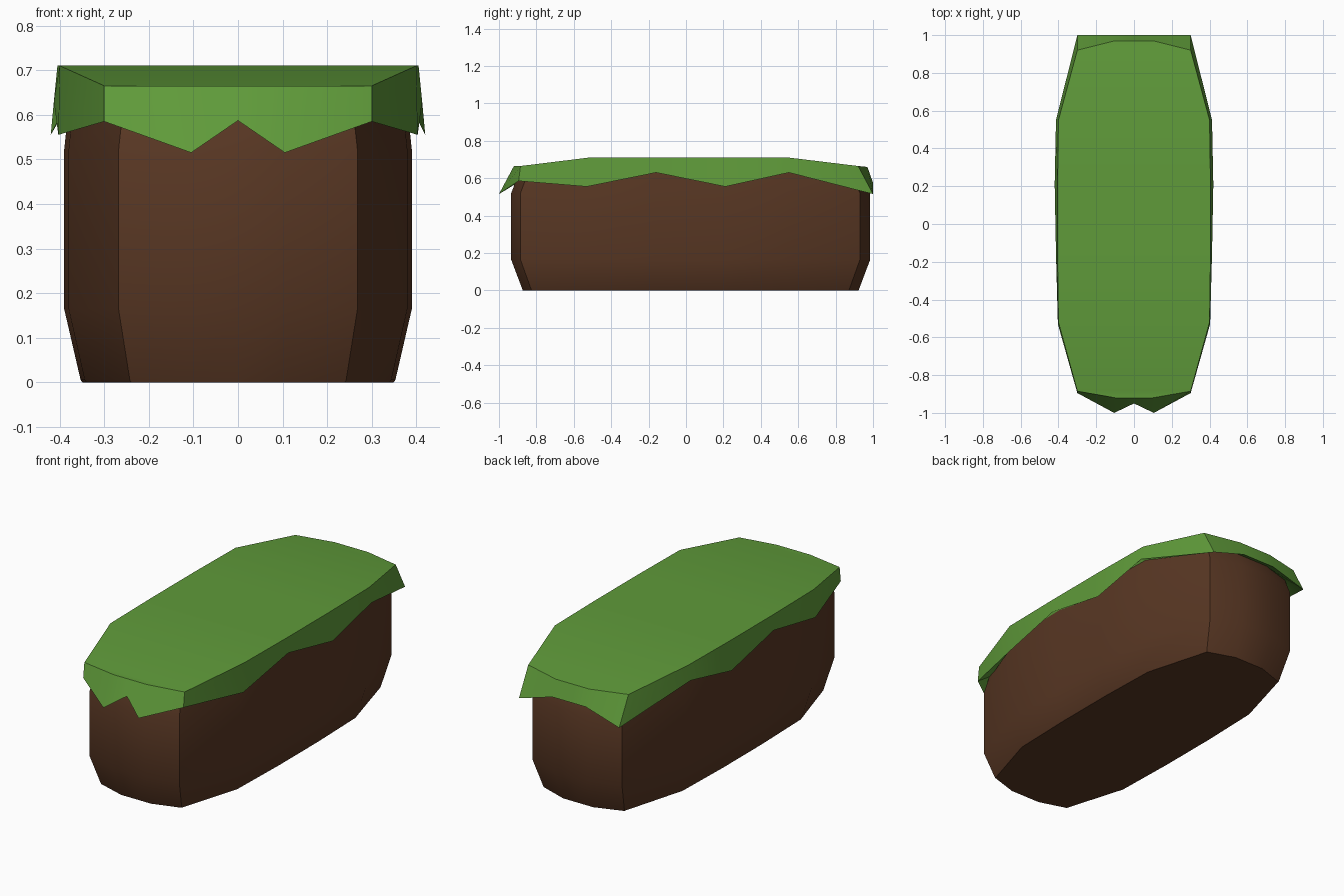
import bpy, bmesh

if "Cube" in bpy.data.objects:
    bpy.data.objects.remove(bpy.data.objects["Cube"])


def material(name, rgb):
    m = bpy.data.materials.new(name)
    m.diffuse_color = (*rgb, 1)
    m.use_nodes = True
    m.node_tree.nodes["Principled BSDF"].inputs["Base Color"].default_value = m.diffuse_color
    return m


def ring(half):
    """Complete a half outline (front centre to back centre) by mirroring in x."""
    return half + [(-x, y, z) for x, y, z in reversed(half[1:-1])]


def loft(name, halves, mat, cap_start, cap_end):
    """Skin a stack of closed rings; caps are strips spanning left to right."""
    bm = bmesh.new()
    rows = [[bm.verts.new(p) for p in ring(h)] for h in halves]
    n = len(rows[0])
    for a, b in zip(rows, rows[1:]):
        for i in range(n):
            j = (i + 1) % n
            bm.faces.new((a[i], a[j], b[j], b[i]))
    m = n // 2
    for row, wanted in ((rows[0], cap_start), (rows[-1], cap_end)):
        if wanted:
            for i in range(m):
                quad = [row[i], row[i + 1], row[-i - 1], row[-i]]
                bm.faces.new(list(dict.fromkeys(quad)))
    bmesh.ops.recalc_face_normals(bm, faces=bm.faces)
    me = bpy.data.meshes.new(name)
    bm.to_mesh(me)
    bm.free()
    ob = bpy.data.objects.new(name, me)
    bpy.context.collection.objects.link(ob)
    me.materials.append(mat)
    bpy.ops.object.select_all(action='DESELECT')
    ob.select_set(True)
    bpy.context.view_layer.objects.active = ob
    bpy.ops.object.shade_smooth_by_angle(angle=0.65)
    return ob


green = material("grass green", (0.115, 0.325, 0.042))
brown = material("earth brown", (0.098, 0.038, 0.017))

# Turf: top edge and zigzag hem, from front centre round to back centre
top = [(0, -.92, .665), (.1, -.92, .665), (.3, -.885, .665), (.4, -.52, .71),
       (.405, -.16, .71), (.405, .2, .71), (.4, .55, .71), (.3, .92, .665),
       (.1, .97, .66), (0, .97, .66)]
hem = [(0, -.95, .587), (.105, -1, .515), (.3, -.895, .585), (.403, -.53, .555),
       (.413, -.16, .63), (.42, .21, .555), (.413, .55, .63), (.3, 1, .515),
       (.1, 1, .575), (0, 1, .575)]

# Earth block: widest outline, scaled for the base and the tucked-in rim
mid = [(0, -.935), (.1, -.935), (.268, -.885), (.38, -.53), (.39, -.16),
       (.39, .2), (.38, .55), (.268, .93), (.1, .985), (0, .985)]


def level(s_x, s_y, z):
    return [(x * s_x, .025 + (y - .025) * s_y, z) for x, y in mid]


rim = [(x, y, t[2] - .06) for (x, y, _), t in zip(level(.965, .965, 0), top)]
loft("earth_block",
     [level(.895, .935, 0), level(.905, .937, .005), level(1, 1, .165),
      level(1, 1, .52), rim], brown, True, True)

# Turf with its underside tucked back against the earth
tuck = [(x * .985, y * .99, z + .004) for x, y, z in rim]
loft("grass_turf", [tuck, hem, top], green, False, True)
